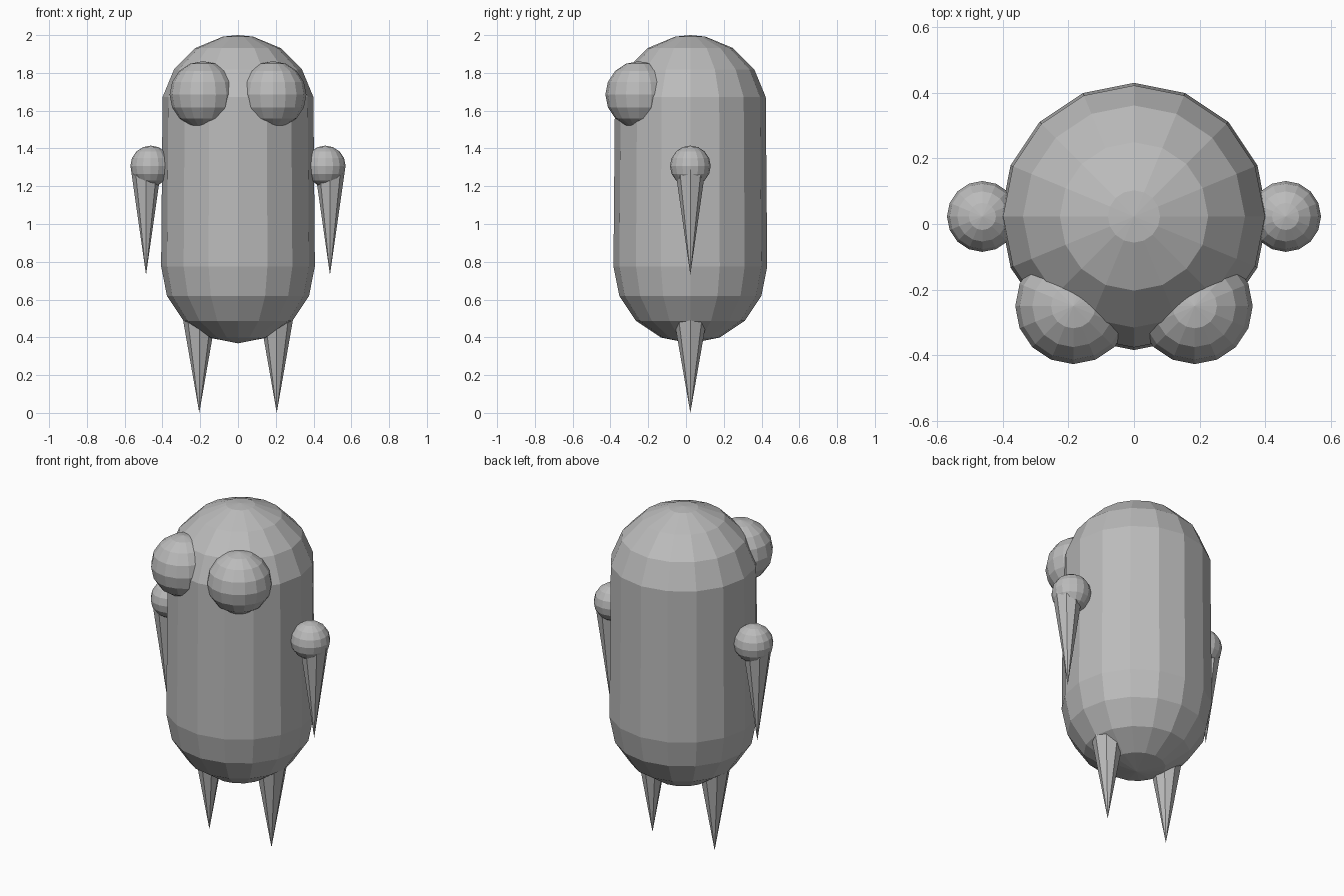
import bpy, bmesh, math
from mathutils import Matrix

if "Cube" in bpy.data.objects:
    bpy.data.objects.remove(bpy.data.objects["Cube"])

grey = bpy.data.materials.new("plain_grey")
grey.diffuse_color = (0.5, 0.5, 0.5, 1)
grey.use_nodes = True
grey.node_tree.nodes["Principled BSDF"].inputs["Base Color"].default_value = grey.diffuse_color
CY = 0.023  # centre line of the body in y


def finish(name, bm):
    bmesh.ops.recalc_face_normals(bm, faces=bm.faces[:])
    me = bpy.data.meshes.new(name)
    bm.to_mesh(me)
    bm.free()
    me.materials.append(grey)
    ob = bpy.data.objects.new(name, me)
    bpy.context.collection.objects.link(ob)
    return ob


def ball(name, loc, r):
    bm = bmesh.new()
    bmesh.ops.create_uvsphere(bm, u_segments=16, v_segments=8, radius=r,
                              matrix=Matrix.Translation(loc))
    return finish(name, bm)


def spike(name, x, y, z_tip, z_base, r):
    # cone pointing down, base hidden in the neighbouring part
    bm = bmesh.new()
    mid = Matrix.Translation((x, y, (z_tip + z_base) / 2))
    bmesh.ops.create_cone(bm, cap_ends=True, segments=8, radius1=0, radius2=r,
                          depth=z_base - z_tip, matrix=mid)
    bmesh.ops.remove_doubles(bm, verts=bm.verts[:], dist=1e-5)
    return finish(name, bm)


# body: faceted capsule, slightly wider at the bottom
R, SEG = 0.407, 16
profile = [(R * math.sin(math.radians(a)), 0.775 - R * math.cos(math.radians(a)))
           for a in (0, 22.5, 45, 67.5, 90)]
profile += [(R * math.sin(math.radians(a)), 1.593 + R * math.cos(math.radians(a)))
            for a in (78.75, 56.25, 33.75, 11.25, 0)]
bm = bmesh.new()
verts = [bm.verts.new((r, 0, z)) for r, z in profile]
edges = [bm.edges.new(p) for p in zip(verts, verts[1:])]
bmesh.ops.spin(bm, geom=verts + edges, cent=(0, 0, 0), axis=(0, 0, 1),
               angle=math.tau, steps=SEG)
bmesh.ops.remove_doubles(bm, verts=bm.verts[:], dist=1e-4)
bmesh.ops.translate(bm, verts=bm.verts[:], vec=(0, CY, 0))
finish("body", bm)

# paired eyes, shoulders, arms and legs
for side, s in (("left", -1), ("right", 1)):
    ball(f"{side}_eye", (s * 0.185, -0.25, 1.685), 0.177)
    ball(f"{side}_shoulder", (s * 0.462, CY, 1.307), 0.108)
    spike(f"{side}_arm", s * 0.487, CY, 0.73, 1.29, 0.08)
    spike(f"{side}_leg", s * 0.205, CY, 0.0, 0.55, 0.096)
